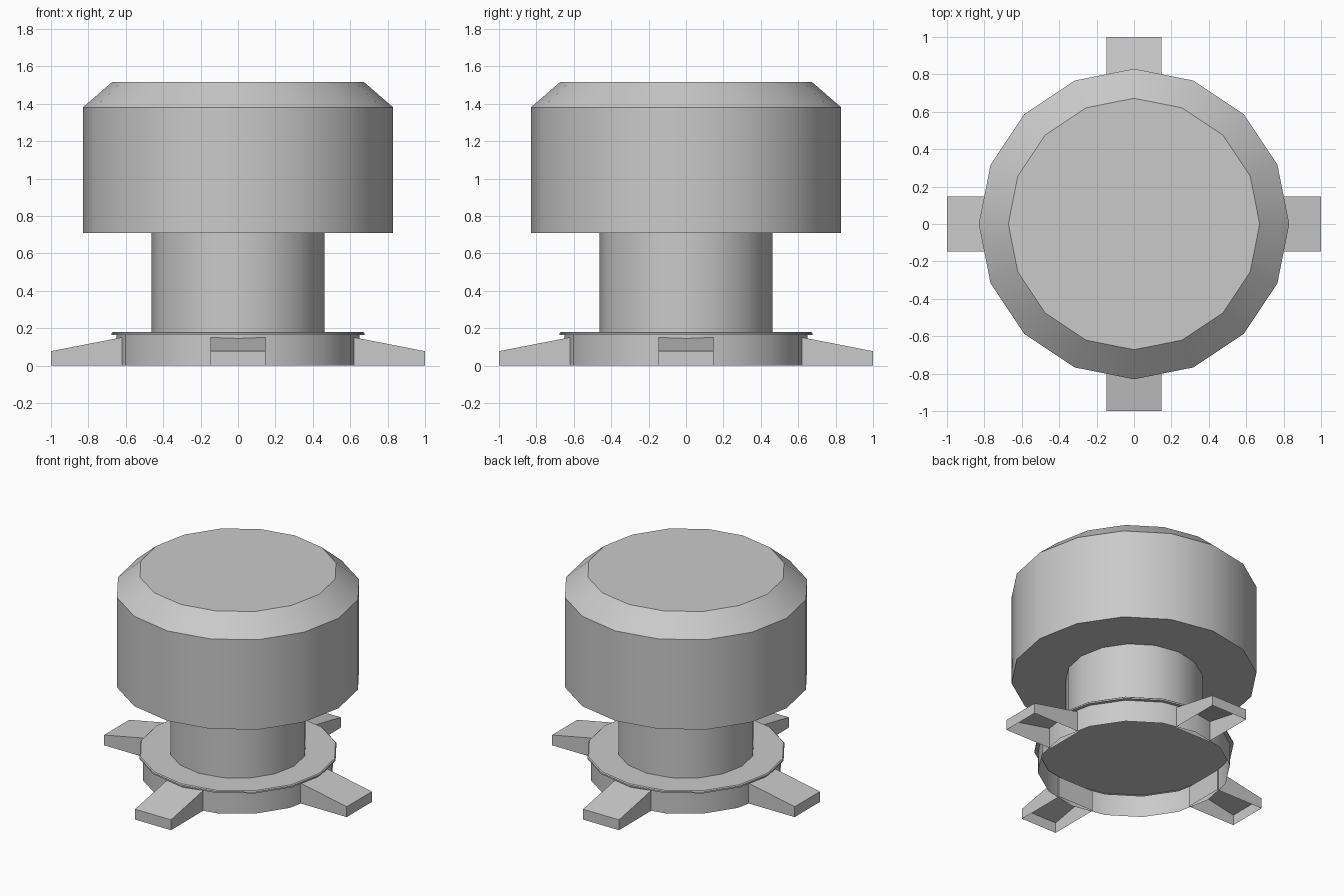
import bpy, bmesh, math

SIDES = 16

cube = bpy.data.objects.get("Cube")
if cube:
    bpy.data.objects.remove(cube, do_unlink=True)

grey = bpy.data.materials.new("plain_grey")
grey.use_nodes = True
colour = (0.59, 0.59, 0.59, 1)
grey.diffuse_color = colour
grey.node_tree.nodes["Principled BSDF"].inputs["Base Color"].default_value = colour


def finish(name, bm, smooth=False):
    mesh = bpy.data.meshes.new(name)
    bm.to_mesh(mesh)
    bm.free()
    mesh.materials.append(grey)
    obj = bpy.data.objects.new(name, mesh)
    bpy.context.collection.objects.link(obj)
    if smooth:
        bpy.ops.object.select_all(action="DESELECT")
        obj.select_set(True)
        bpy.context.view_layer.objects.active = obj
        bpy.ops.object.shade_smooth_by_angle(angle=math.radians(30))
    return obj


def turned(name, profile, cap_bottom=True, cap_top=True):
    """Stack rings of (radius, height) and skin them from bottom to top."""
    bm = bmesh.new()
    rings = []
    for r, z in profile:
        angles = [math.tau * i / SIDES for i in range(SIDES)]
        rings.append([bm.verts.new((r * math.cos(a), r * math.sin(a), z)) for a in angles])
    for low, high in zip(rings, rings[1:]):
        for i in range(SIDES):
            j = (i + 1) % SIDES
            bm.faces.new((low[i], low[j], high[j], high[i]))
    if cap_bottom:
        bm.faces.new(rings[0][::-1])
    if cap_top:
        bm.faces.new(rings[-1])
    return finish(name, bm, True)


def foot(name, turn):
    """Wedge-shaped foot, hollow and open underneath."""
    bm = bmesh.new()
    inner, outer, half = 0.61, 1.0, 0.148
    outline = [(inner, 0), (outer, 0), (outer, 0.077), (inner, 0.153)]
    right = [bm.verts.new((x, -half, z)) for x, z in outline]
    left = [bm.verts.new((x, half, z)) for x, z in outline]
    bm.faces.new(right)
    bm.faces.new(left[::-1])
    for i in (1, 2, 3):
        j = (i + 1) % 4
        bm.faces.new((right[j], right[i], left[i], left[j]))
    obj = finish(name, bm)
    obj.rotation_euler.z = turn
    return obj


# Base: hollow underneath, with a thin lip around its top
turned("base", [(0.65, 0), (0.65, 0.163), (0.675, 0.163), (0.675, 0.174), (0.668, 0.18)],
       cap_bottom=False)

# Column and chamfered button head
turned("column", [(0.463, 0.18), (0.463, 0.71)], cap_bottom=False, cap_top=False)
turned("button_head", [(0.83, 0.71), (0.83, 1.38), (0.672, 1.517)])

# Four feet around the base
for k, side in enumerate(("left", "back", "right", "front")):
    foot(side + "_foot", k * math.pi / 2)
